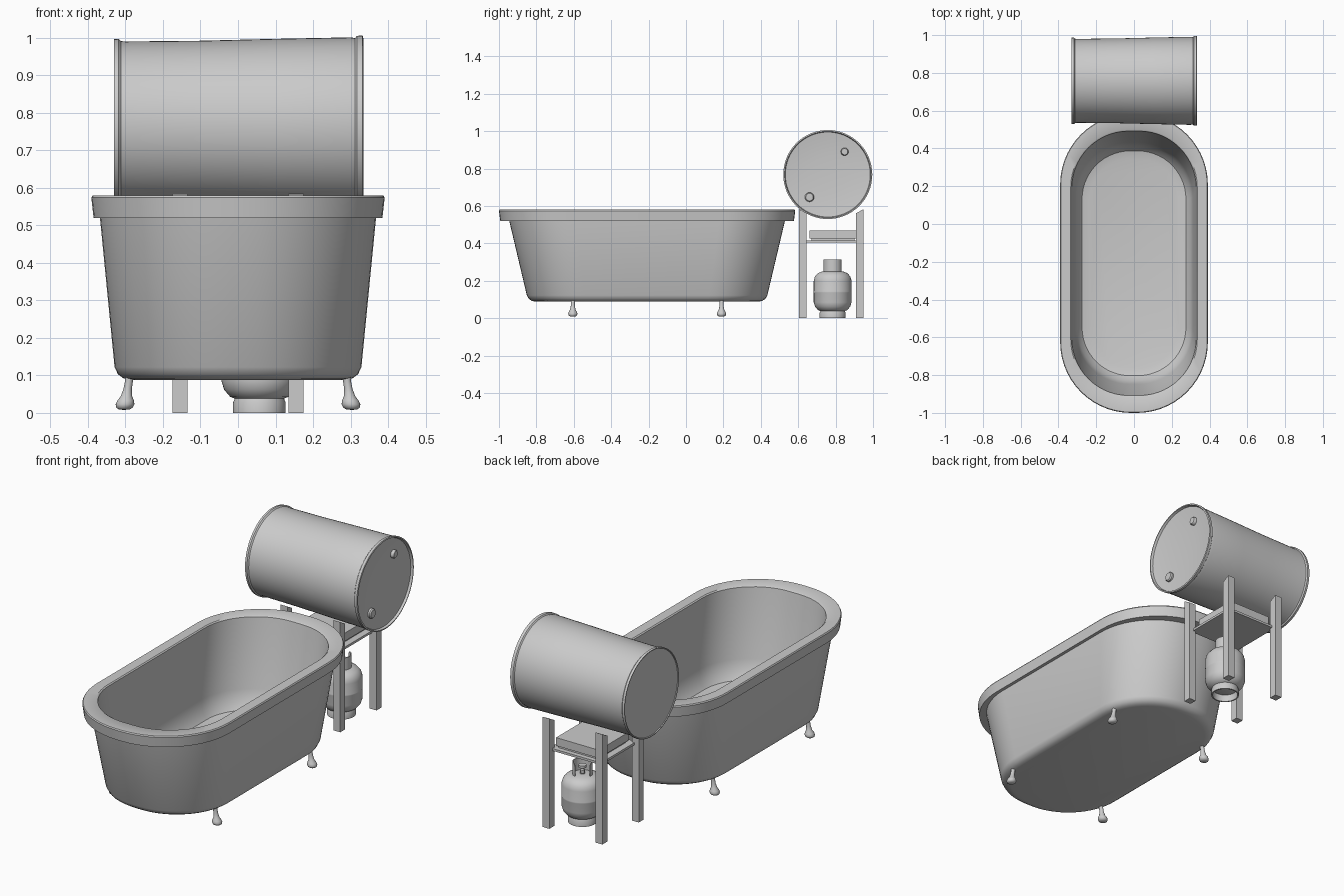
import bpy, bmesh
from math import sin, cos, pi, radians
from mathutils import Matrix, Vector

if "Cube" in bpy.data.objects:
    bpy.data.objects.remove(bpy.data.objects["Cube"])


def finish(bm, name, angle=35):
    bmesh.ops.remove_doubles(bm, verts=bm.verts, dist=1e-5)
    bmesh.ops.recalc_face_normals(bm, faces=bm.faces)
    me = bpy.data.meshes.new(name)
    bm.to_mesh(me)
    bm.free()
    ob = bpy.data.objects.new(name, me)
    bpy.context.collection.objects.link(ob)
    bpy.ops.object.select_all(action='DESELECT')
    ob.select_set(True)
    bpy.context.view_layer.objects.active = ob
    bpy.ops.object.shade_smooth_by_angle(angle=radians(angle))
    return ob


def loft(bm, rings):
    for a, b in zip(rings, rings[1:]):
        n = len(a)
        for i in range(n):
            bm.faces.new((a[i], a[(i + 1) % n], b[(i + 1) % n], b[i]))


def lathe(name, profile, matrix, segs=48, angle=35):
    """Spin (radius, height) points about local z, then place with matrix."""
    bm = bmesh.new()
    rings = [[bm.verts.new((max(r, 1e-7) * cos(2 * pi * i / segs),
                            max(r, 1e-7) * sin(2 * pi * i / segs), z))
              for i in range(segs)] for r, z in profile]
    loft(bm, rings)
    bm.transform(matrix)
    return finish(bm, name, angle)


def box(name, x0, x1, y0, y1, z0, z1):
    bm = bmesh.new()
    bmesh.ops.create_cube(bm, size=1)
    for v in bm.verts:
        v.co = Vector((x1 if v.co.x > 0 else x0, y1 if v.co.y > 0 else y0,
                       z1 if v.co.z > 0 else z0))
    return bm, name


def tub_ring(bm, hw, hl, z, r, cy=-0.208, n=14):
    """Rounded rectangle of half width hw, half length hl."""
    pts = []
    for q, (sx, sy) in enumerate(((1, 1), (-1, 1), (-1, -1), (1, -1))):
        for i in range(n + 1):
            a = (q + i / n) * pi / 2
            pts.append(bm.verts.new((sx * (hw - r) + r * cos(a),
                                     cy + sy * (hl - r) + r * sin(a), z)))
    return pts


# bathtub: one closed shell, outer floor -> wall -> rim -> inner floor
bm = bmesh.new()
sections = [(.285, .595, .088, .27), (.305, .615, .092, .29), (.320, .632, .103, .30),
            (.329, .643, .122, .31), (.368, .737, .520, .35), (.385, .785, .520, .37),
            (.391, .792, .574, .375), (.387, .788, .580, .37), (.335, .708, .580, .305),
            (.329, .700, .575, .30), (.312, .640, .220, .29), (.300, .622, .160, .28),
            (.275, .595, .128, .255), (.235, .555, .118, .22)]
rings = [tub_ring(bm, *s) for s in sections]
loft(bm, rings)
bm.faces.new(rings[0])
bm.faces.new(rings[-1])
finish(bm, "bathtub")

# tub feet, splayed slightly outward
foot = [(0, .008), (.014, .009), (.022, .014), (.025, .023), (.022, .033),
        (.015, .045), (.011, .065), (.0105, .085), (.012, .105), (0, .105)]
for sx in (-1, 1):
    for y in (-.605, .19):
        tilt = Matrix(((1, 0, -.17 * sx, 0), (0, 1, 0, 0), (0, 0, 1, 0), (0, 0, 0, 1)))
        lathe("tub_foot", foot, Matrix.Translation((.305 * sx, y, 0)) @ tilt, 20, 60)

# water barrel lying along x, slightly tapered, dished cap on the right
along_x = Matrix.Rotation(pi / 2, 4, 'Y')
barrel = [(0, -.326), (.222, -.326), (.224, -.330), (.228, -.330), (.229, -.318),
          (.223, -.312), (.222, -.300), (.224, -.10), (.229, .10), (.233, .300),
          (.231, .312), (.237, .317), (.238, .332), (.231, .334), (.227, .322),
          (.18, .316), (.10, .311), (0, .309)]
lathe("barrel", barrel, Matrix.Translation((0, .758, .768)) @ along_x, 64)

# barrel bungs
for y, z, r in ((.848, .89, .021), (.660, .647, .025)):
    lathe("barrel_bung", [(0, 0), (r, 0), (r, .016), (r * .8, .022), (0, .023)],
          Matrix.Translation((.308, y, z)) @ along_x, 20)

# stand legs, tops slanted to cradle the barrel
for sx in (-1, 1):
    for y0, y1, front in ((.605, .645, True), (.908, .950, False)):
        b, name = box("stand_leg", sx * .155 - .02, sx * .155 + .02, y0, y1, 0, .56)
        for v in b.verts:
            if v.co.z > .1 and (v.co.y < .62 if front else v.co.y > .93):
                v.co.z = .583
        finish(b, name)

# burner shelf and slab
finish(*box("stand_shelf", -.150, .150, .63, .925, .404, .416))
finish(*box("burner_slab", -.125, .125, .66, .908, .427, .470))
finish(*box("slab_spacer", -.115, .115, .67, .90, .414, .430))

# gas bottle
at = Matrix.Translation((.057, .784, 0))
bottle = [(0, .030), (.05, .032), (.078, .043), (.094, .062), (.101, .085), (.101, .134),
          (.102, .137), (.102, .143), (.101, .146), (.101, .200), (.095, .222),
          (.080, .240), (.055, .250), (.02, .253), (0, .253)]
lathe("gas_bottle", bottle, at)
lathe("bottle_foot_ring", [(.070, 0), (.070, .028), (.064, .042), (.058, .042),
                           (.063, .028), (.063, 0), (.070, 0)], at)

# open collar guarding the valve
bm = bmesh.new()
gap = radians(125)
rows = []
n = 36
for i in range(n + 1):
    a = gap + radians(48) + radians(264) * i / n
    top = .300 if i in (0, n) else .315
    rows.append([bm.verts.new((r * cos(a), r * sin(a), z))
                 for r, z in ((.049, .240), (.049, top), (.044, top), (.044, .240))])
loft(bm, rows)
bm.faces.new(rows[0])
bm.faces.new(rows[-1])
bm.transform(at)
finish(bm, "bottle_collar")

# valve stem and outlet
lathe("valve_stem", [(0, .25), (.013, .25), (.013, .272), (.009, .275), (.009, .285),
                     (.019, .286), (.019, .298), (0, .300)], at, 20)
lathe("valve_outlet", [(0, 0), (.009, 0), (.009, .03), (0, .03)],
      at @ Matrix.Translation((0, 0, .272)) @ Matrix.Rotation(gap, 4, 'Z') @ along_x, 16)
